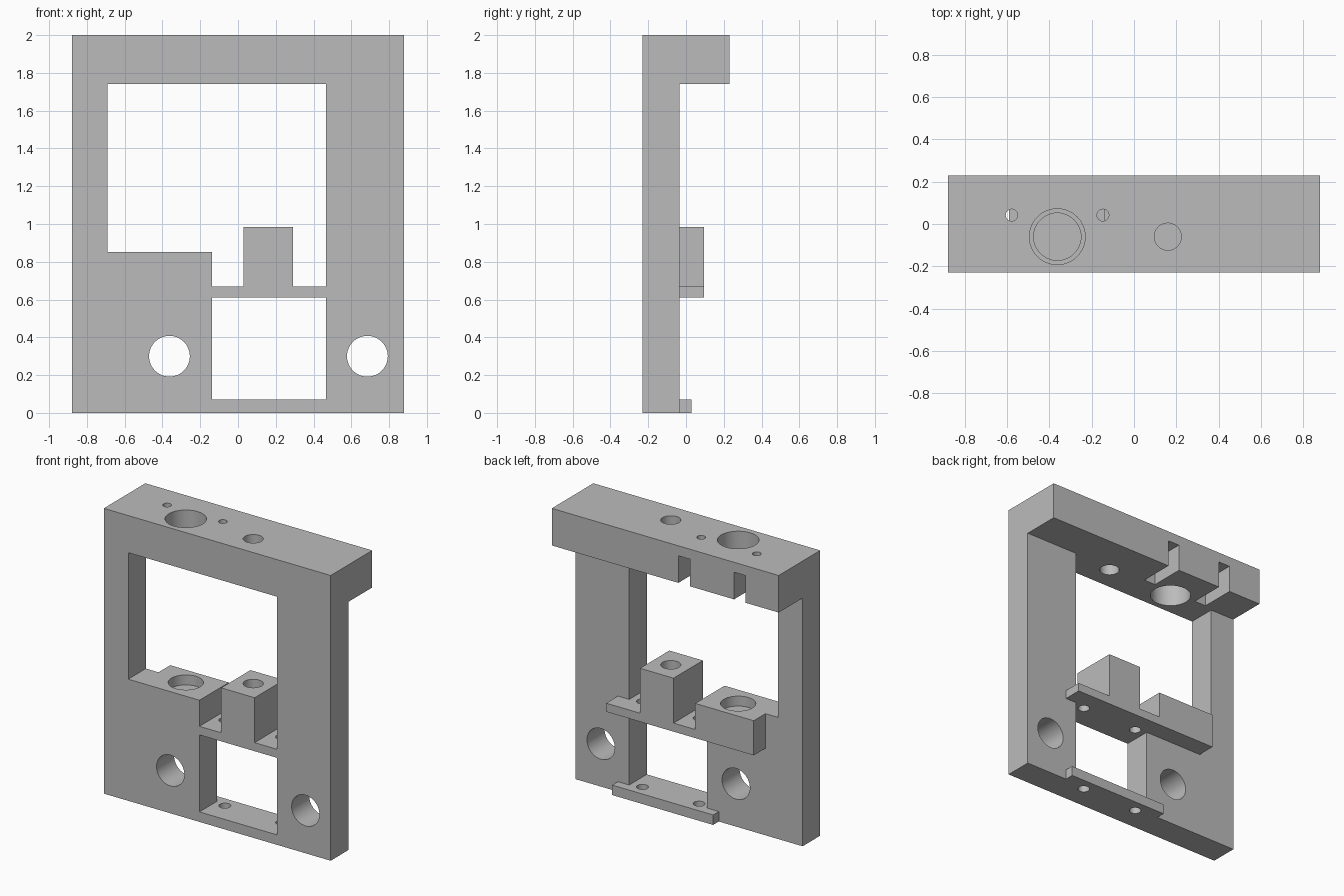
import bpy
import bmesh
import math
from mathutils import Matrix, Vector

default_cube = bpy.data.objects.get("Cube")
if default_cube:
    bpy.data.objects.remove(default_cube, do_unlink=True)

grey = bpy.data.materials.new("plain_grey")
grey.use_nodes = True
grey.diffuse_color = (0.5, 0.5, 0.5, 1)
grey.node_tree.nodes["Principled BSDF"].inputs["Base Color"].default_value = (0.5, 0.5, 0.5, 1)


def finish(bm, name):
    mesh = bpy.data.meshes.new(name)
    bm.to_mesh(mesh)
    bm.free()
    mesh.materials.append(grey)
    obj = bpy.data.objects.new(name, mesh)
    bpy.context.scene.collection.objects.link(obj)
    return obj


def box(name, xs, ys, zs):
    """Box given by its extent on each axis."""
    bm = bmesh.new()
    size = [b - a for a, b in (xs, ys, zs)]
    mid = Vector([(a + b) / 2 for a, b in (xs, ys, zs)])
    bmesh.ops.create_cube(bm, size=1, matrix=Matrix.Translation(mid) @ Matrix.Diagonal((*size, 1)))
    return finish(bm, name)


def rod(name, centre, radius, length, axis="Z"):
    """Cylinder along z or y, used to drill holes."""
    bm = bmesh.new()
    turn = Matrix.Rotation(math.pi / 2, 4, "X") if axis == "Y" else Matrix()
    bmesh.ops.create_cone(bm, cap_ends=True, segments=48, radius1=radius, radius2=radius,
                          depth=length, matrix=Matrix.Translation(centre) @ turn)
    return finish(bm, name)


def combine(target, tool, operation):
    """Apply one boolean and drop the tool object."""
    mod = target.modifiers.new("boolean", "BOOLEAN")
    mod.operation, mod.solver, mod.object = operation, "EXACT", tool
    bpy.context.view_layer.objects.active = target
    bpy.ops.object.modifier_apply(modifier=mod.name)
    bpy.data.objects.remove(tool, do_unlink=True)


FRONT, PLATE_BACK, SHELF_BACK, BEAM_BACK = -0.23, -0.035, 0.095, 0.23
INNER_Y = -0.1                      # rear parts are rooted inside the plate
CUT_Y = (-0.4, 0.4)
SIDE = 0.88
WIN_LEFT, WIN_RIGHT = -0.138, 0.465
SHELF_LOW, SHELF_TOP, LEDGE_TOP, BEAM_LOW = 0.61, 0.67, 0.853, 1.74
ROD_Y, ROD_X, SCREW_X = -0.06, 0.16, -0.363

# Upright plate with the stepped upper window and the motor window
frame = box("frame", (-SIDE, SIDE), (FRONT, PLATE_BACK), (0, 2))
for xs, zs in [((-0.69, WIN_RIGHT), (LEDGE_TOP, BEAM_LOW)),
               ((WIN_LEFT, WIN_RIGHT), (SHELF_TOP, 1.2)),
               ((WIN_LEFT, WIN_RIGHT), (0.07, SHELF_LOW))]:
    combine(frame, box("window_cutter", xs, CUT_Y, zs), "DIFFERENCE")

# Top beam, shelf, screw ledge, rod block and bottom lip
solids = [
    ("top_beam", (-SIDE, SIDE), (FRONT, BEAM_BACK), (BEAM_LOW, 2)),
    ("shelf", (-0.592, 0.553), (INNER_Y, SHELF_BACK), (SHELF_LOW, SHELF_TOP)),
    ("screw_ledge", (-0.592, WIN_LEFT), (INNER_Y, SHELF_BACK), (SHELF_LOW, LEDGE_TOP)),
    ("rod_block", (0.03, 0.29), (FRONT, SHELF_BACK), (0.64, 0.985)),
    ("bottom_lip", (-0.23, 0.553), (INNER_Y, 0.028), (0, 0.07)),
]
for solid in solids:
    combine(frame, box(*solid), "UNION")

# Mounting holes through the plate
for x in (SCREW_X, 0.685):
    combine(frame, rod("mount_cutter", (x, 0, 0.3), 0.108, 1, "Y"), "DIFFERENCE")

# Large and medium holes through the beam
for x, radius in ((SCREW_X, 0.132), (ROD_X, 0.064)):
    combine(frame, rod("beam_cutter", (x, ROD_Y, 1.9), radius, 0.5), "DIFFERENCE")

# Blind seats in the ledge and the block
combine(frame, rod("ledge_seat", (SCREW_X, ROD_Y, LEDGE_TOP), 0.112, 0.14), "DIFFERENCE")
combine(frame, rod("block_seat", (ROD_X, ROD_Y, 0.985), 0.064, 0.4), "DIFFERENCE")

# Bolt holes in the shelf and the bottom rail
for x in (ROD_X - 0.22, ROD_X + 0.22):
    for z in (0.64, 0.03):
        combine(frame, rod("bolt_cutter", (x, ROD_Y, z), 0.038, 0.2), "DIFFERENCE")

# Small beam holes, each with a nut slot open to the back and below
for x in (SCREW_X - 0.216, SCREW_X + 0.216):
    slot = box("slot_cutter", (x - 0.045, x + 0.045), (-0.015, 0.4), (1.6, 1.93))
    combine(frame, slot, "DIFFERENCE")
    combine(frame, rod("screw_cutter", (x, 0.042, 1.95), 0.028, 0.2), "DIFFERENCE")

# Merge coplanar faces, then smooth only the hole walls
bm = bmesh.new()
bm.from_mesh(frame.data)
bmesh.ops.remove_doubles(bm, verts=bm.verts, dist=0.0001)
bmesh.ops.dissolve_limit(bm, angle_limit=math.radians(1), verts=bm.verts, edges=bm.edges)
bm.to_mesh(frame.data)
bm.free()
bpy.ops.object.select_all(action="DESELECT")
frame.select_set(True)
bpy.context.view_layer.objects.active = frame
bpy.ops.object.shade_smooth_by_angle(angle=math.radians(30))
